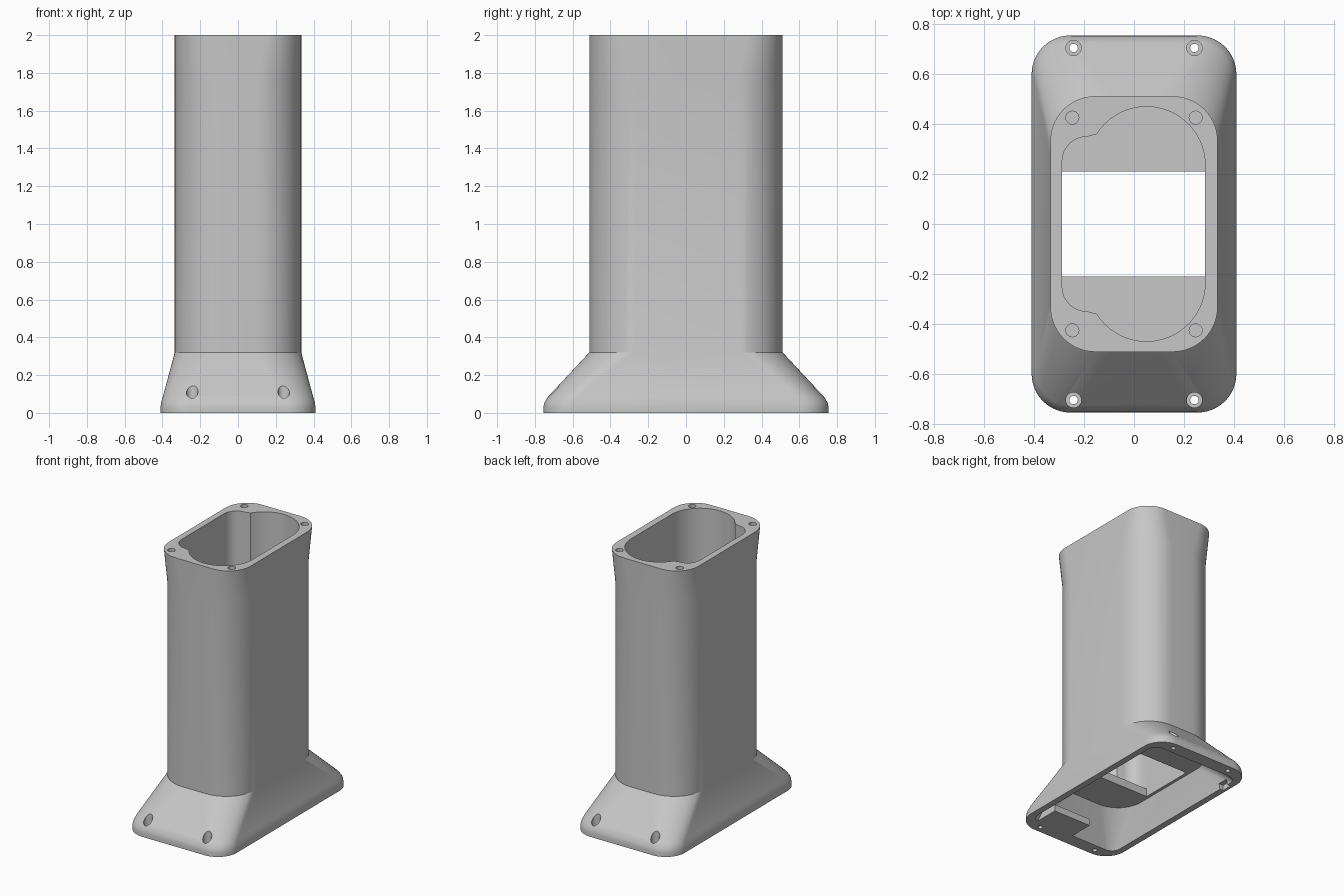
import bpy, bmesh, math

if "Cube" in bpy.data.objects:
    bpy.data.objects.remove(bpy.data.objects["Cube"])

grey = bpy.data.materials.new("plain_grey")
grey.diffuse_color = (0.57, 0.57, 0.57, 1)
grey.use_nodes = True
grey.node_tree.nodes["Principled BSDF"].inputs["Base Color"].default_value = grey.diffuse_color


def arc(cx, cy, r, a0, a1, n):
    return [(cx + r * math.cos(math.radians(a0 + (a1 - a0) * i / n)),
             cy + r * math.sin(math.radians(a0 + (a1 - a0) * i / n))) for i in range(n + 1)]


def rounded(hx, hy, r, n=14):
    pts = []
    for k, (sx, sy) in enumerate([(1, 1), (-1, 1), (-1, -1), (1, -1)]):
        pts += arc(sx * (hx - r), sy * (hy - r), r, 90 * k, 90 * k + 90, n)
    return pts


def loft(name, sections):
    """Closed solid through (outline, height) sections."""
    bm = bmesh.new()
    rings = [[bm.verts.new((x, y, z)) for x, y in pts] for pts, z in sections]
    bm.faces.new(rings[0][::-1])
    bm.faces.new(rings[-1])
    for a, b in zip(rings, rings[1:]):
        n = len(a)
        for i in range(n):
            bm.faces.new((a[i], a[(i + 1) % n], b[(i + 1) % n], b[i]))
    bmesh.ops.recalc_face_normals(bm, faces=bm.faces)
    me = bpy.data.meshes.new(name)
    bm.to_mesh(me)
    bm.free()
    me.materials.append(grey)
    ob = bpy.data.objects.new(name, me)
    bpy.context.collection.objects.link(ob)
    return ob


def box(name, x0, x1, y0, y1, z0, z1):
    pts = [(x0, y0), (x1, y0), (x1, y1), (x0, y1)]
    return loft(name, [(pts, z0), (pts, z1)])


def cylinder(name, x, y, r, z0, z1):
    pts = arc(x, y, r, 0, 360, 20)[:-1]
    return loft(name, [(pts, z0), (pts, z1)])


def activate(ob):
    bpy.ops.object.select_all(action='DESELECT')
    ob.select_set(True)
    bpy.context.view_layer.objects.active = ob


def cut(target, cutter):
    activate(target)
    mod = target.modifiers.new("cut", 'BOOLEAN')
    mod.operation = 'DIFFERENCE'
    mod.solver = 'EXACT'
    mod.object = cutter
    bpy.ops.object.modifier_apply(modifier=mod.name)
    bpy.data.objects.remove(cutter)


# outer shell: rounded foot edge, sloping foot, column, squarer collar
body = loft("pedestal_body", [
    (rounded(0.41, 0.755, 0.155), 0),
    (rounded(0.41, 0.755, 0.155), 0.03),
    (rounded(0.407, 0.75, 0.155), 0.055),
    (rounded(0.398, 0.731, 0.155), 0.085),
    (rounded(0.335, 0.512, 0.24), 0.32),
    (rounded(0.335, 0.512, 0.24), 1.75),
    (rounded(0.335, 0.512, 0.18), 2.0)])

# shaft outline: wide round lobes on the right, small corners on the left
upper = arc(0.05, 0.235, 0.235, 0, 148, 24) + arc(-0.188, 0.25, 0.1, 90, 180, 8)
shaft = upper + [(x, -y) for x, y in reversed(upper)]
cut(body, loft("shaft_cutter", [(shaft, 0.28), (shaft, 2.1)]))

# hollow foot, with a window through the shelf above it
cut(body, loft("foot_cutter", [(rounded(0.365, 0.66, 0.06), -0.01),
                               (rounded(0.31, 0.5, 0.2), 0.22)]))
cut(body, box("window_cutter", -0.288, 0.285, -0.21, 0.21, 0.15, 0.35))

# small notch in the foot rim
cut(body, box("notch_cutter", -0.39, -0.33, 0.48, 0.56, -0.02, 0.04))

# foot bolt holes with counterbores, and blind holes in the top rim
for sx in (-1, 1):
    for sy in (-1, 1):
        cut(body, cylinder("bolt_cutter", sx * 0.242, sy * 0.705, 0.017, -0.05, 0.2))
        cut(body, cylinder("bore_cutter", sx * 0.242, sy * 0.705, 0.031, 0.05, 0.5))
        cut(body, cylinder("top_hole_cutter", sx * 0.247, sy * 0.426, 0.026, 1.9, 2.1))

activate(body)
bpy.ops.object.shade_smooth_by_angle(angle=math.radians(25))

# tab inside the foot opening
box("foot_tab", 0.0, 0.31, -0.66, -0.47, 0, 0.05)
